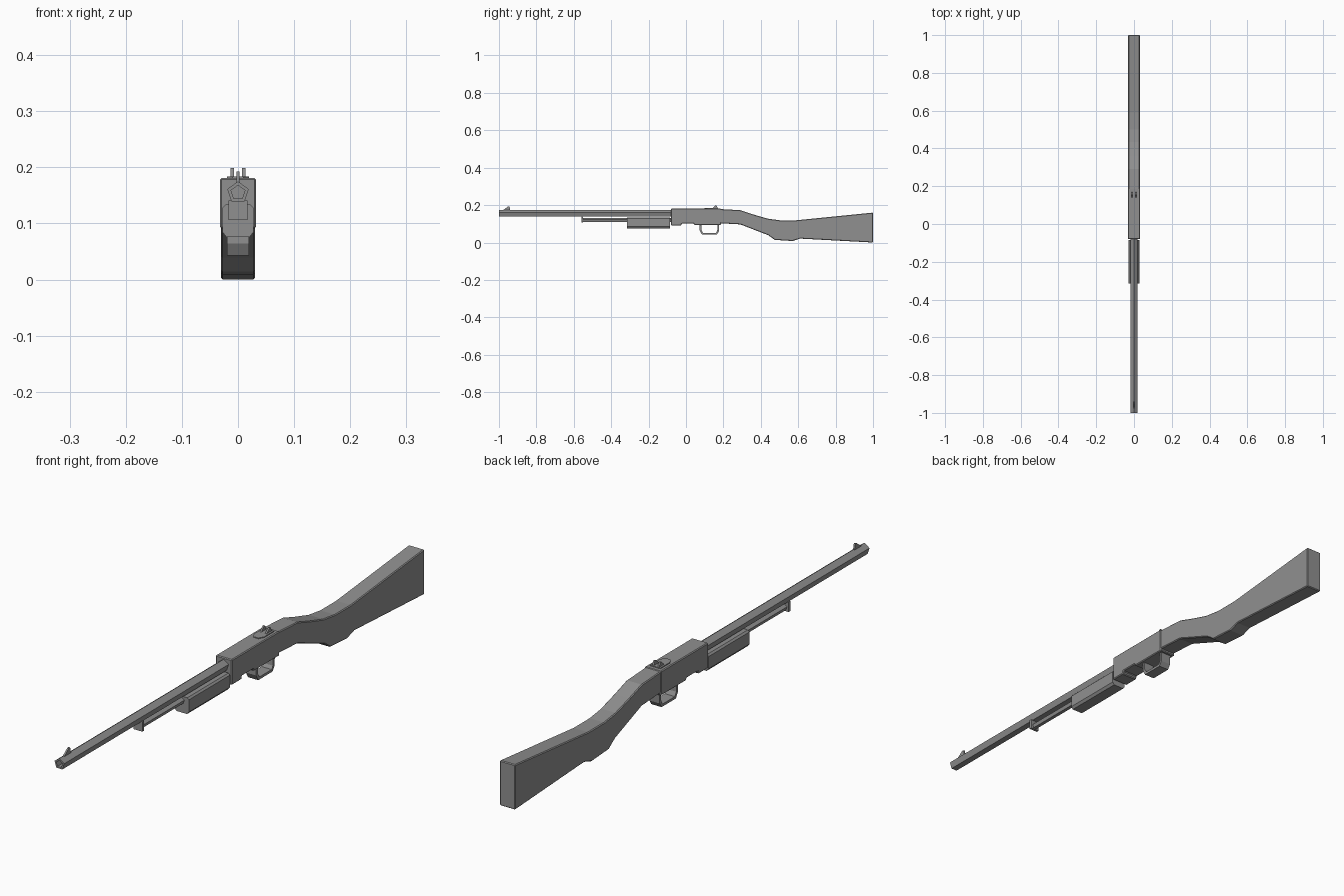
import bpy, bmesh, math

if "Cube" in bpy.data.objects:
    bpy.data.objects.remove(bpy.data.objects["Cube"])

# Dark grey finish shared by all parts
dark = bpy.data.materials.new("dark_grey")
dark.diffuse_color = (0.28, 0.28, 0.28, 1.0)
dark.use_nodes = True
dark.node_tree.nodes["Principled BSDF"].inputs["Base Color"].default_value = dark.diffuse_color


def finish(name, bm, bevel=0.0):
    bmesh.ops.recalc_face_normals(bm, faces=bm.faces)
    me = bpy.data.meshes.new(name)
    bm.to_mesh(me)
    bm.free()
    me.materials.append(dark)
    ob = bpy.data.objects.new(name, me)
    bpy.context.collection.objects.link(ob)
    if bevel:
        m = ob.modifiers.new("edge_bevel", 'BEVEL')
        m.width = bevel
        m.segments = 1
        m.limit_method = 'ANGLE'
        m.angle_limit = math.radians(62)
    return ob


def prism(name, corners, offset, bevel=0.0):
    """Extrude one flat outline along an offset vector."""
    bm = bmesh.new()
    f = bm.faces.new([bm.verts.new(c) for c in corners])
    r = bmesh.ops.extrude_face_region(bm, geom=[f])
    moved = [v for v in r["geom"] if isinstance(v, bmesh.types.BMVert)]
    bmesh.ops.translate(bm, verts=moved, vec=offset)
    return finish(name, bm, bevel)


def side_profile(name, pts, half, x=0.0, bevel=0.0):
    """(y, z) outline, extruded across x."""
    return prism(name, [(x - half, y, z) for y, z in pts], (2 * half, 0, 0), bevel)


def front_profile(name, pts, y0, y1):
    """(x, z) outline, extruded along y."""
    return prism(name, [(x, y0, z) for x, z in pts], (0, y1 - y0, 0))


def pentagon(r, cz):
    return [(r * math.sin(a), cz + r * math.cos(a))
            for a in (math.tau * i / 5 for i in range(5))]


# Five-sided barrel with a hollow muzzle
bm = bmesh.new()
rings = [[bm.verts.new((x, y, z)) for x, z in pentagon(r, 0.155)]
         for r, y in ((0.02, -0.07), (0.02, -1.0), (0.013, -1.0), (0.013, -0.94))]
for a, b in zip(rings, rings[1:]):
    for i in range(5):
        j = (i + 1) % 5
        bm.faces.new((a[i], a[j], b[j], b[i]))
bm.faces.new(rings[0])
bm.faces.new(rings[-1])
finish("barrel", bm)

# Lower tube, its front bracket and the sliding grip
front_profile("lower_tube", pentagon(0.011, 0.119), -0.555, -0.07)
front_profile("tube_bracket", [(-0.017, 0.141), (0.017, 0.141), (0.017, 0.106), (-0.017, 0.106)],
              -0.56, -0.55)
front_profile("sliding_grip", [(-0.022, 0.134), (0.022, 0.134), (0.028, 0.128), (0.028, 0.085),
                               (0.021, 0.076), (-0.021, 0.076), (-0.028, 0.085), (-0.028, 0.128)],
              -0.315, -0.085)

# Receiver with the notch in its underside
side_profile("receiver", [(-0.08, 0.181), (0.187, 0.181), (0.187, 0.094), (0.045, 0.094),
                          (0.04, 0.102), (-0.022, 0.102), (-0.025, 0.091), (-0.08, 0.091)],
             0.032, bevel=0.003)

# Shoulder stock
side_profile("stock", [(0.18, 0.179), (0.29, 0.173), (0.36, 0.15), (0.435, 0.128), (0.5, 0.119),
                       (0.59, 0.119), (1.0, 0.16), (1.0, 0.0), (0.61, 0.021), (0.57, 0.008),
                       (0.475, 0.014), (0.44, 0.039), (0.29, 0.097), (0.18, 0.103)],
             0.0305, bevel=0.003)

# Trigger guard loop
outer = [(0.073, 0.098), (0.073, 0.064), (0.085, 0.043), (0.165, 0.043), (0.176, 0.06), (0.178, 0.098)]
inner = [(0.168, 0.098), (0.167, 0.063), (0.16, 0.052), (0.091, 0.052), (0.083, 0.066), (0.083, 0.098)]
side_profile("trigger_guard", outer + inner, 0.02)

# Rear sight plate and twin blades
plate = [(-0.01, 0.10), (0.01, 0.10), (0.02, 0.118), (0.02, 0.172), (-0.02, 0.172), (-0.02, 0.118)]
prism("rear_sight_plate", [(x, y, 0.179) for x, y in plate], (0, 0, 0.005))
for side, label in ((-1, "left"), (1, "right")):
    side_profile("rear_sight_blade_" + label,
                 [(0.14, 0.183), (0.157, 0.199), (0.163, 0.199), (0.17, 0.183)],
                 0.003, x=side * 0.0105)

# Front sight blade
side_profile("front_sight", [(-0.977, 0.168), (-0.977, 0.174), (-0.951, 0.193),
                             (-0.944, 0.193), (-0.938, 0.168)], 0.003)
